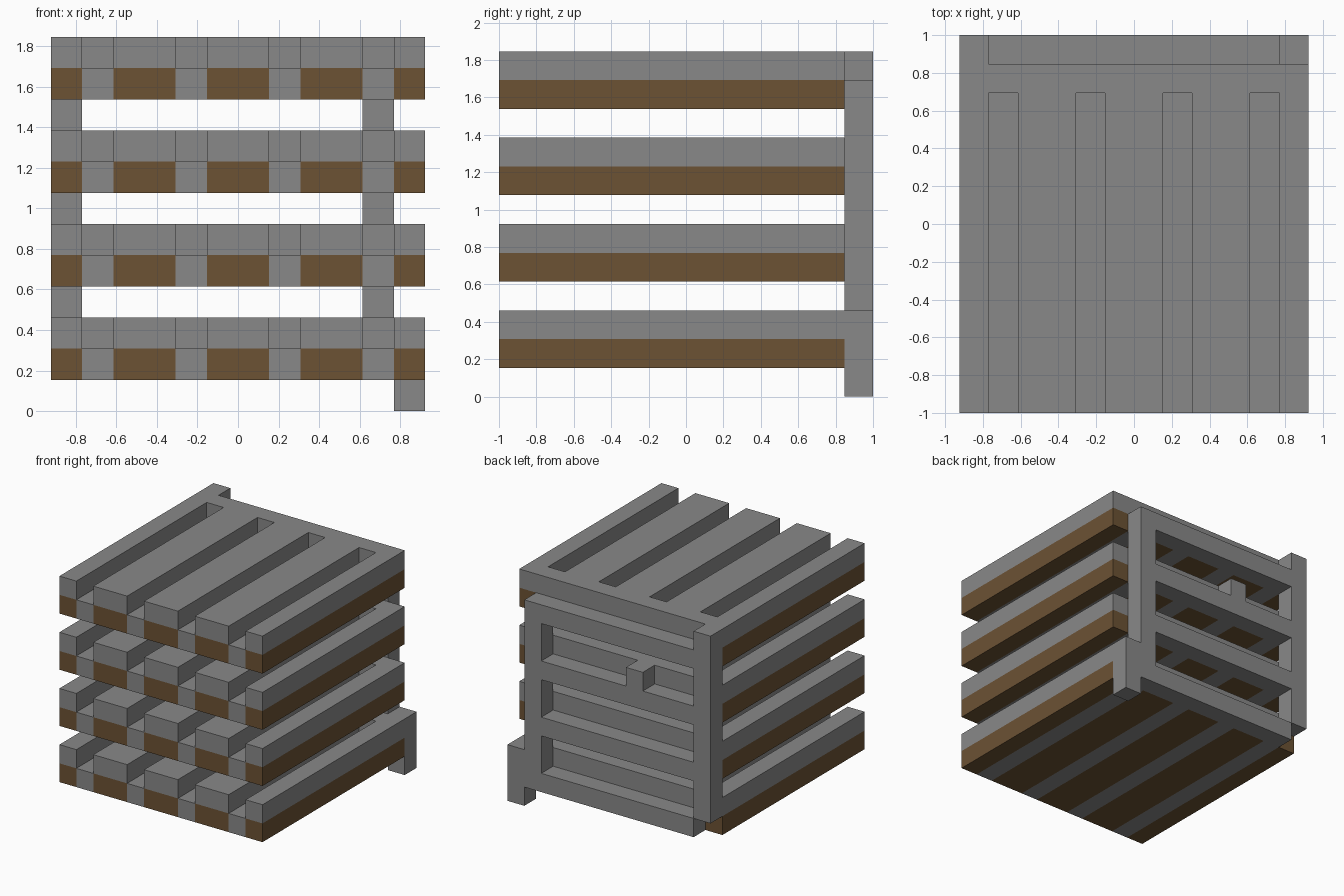
import bpy
import bmesh

cube = bpy.data.objects.get("Cube")
if cube:
    bpy.data.objects.remove(cube, do_unlink=True)

U = 2 / 13                    # one block
WIDTH, DEPTH = 12, 12         # shelf size in blocks
SLOTS = [1, 4, 7, 10]         # columns that carry the slots
LEVELS = [1, 4, 7, 10]        # bottom of each shelf


def point(x, y, z):
    return ((x - 6) * U, (y - 6.5) * U, z * U)


def material(name, colour):
    mat = bpy.data.materials.new(name)
    mat.use_nodes = True
    mat.diffuse_color = (*colour, 1)
    mat.node_tree.nodes["Principled BSDF"].inputs["Base Color"].default_value = (*colour, 1)
    return mat


grey = material("stone grey", (0.25, 0.25, 0.25))
brown = material("wood brown", (0.15, 0.085, 0.034))


def extrude_up(bm):
    """Raise flat faces into a slab one block high."""
    result = bmesh.ops.extrude_face_region(bm, geom=bm.faces[:], use_keep_orig=True)
    top = [v for v in result["geom"] if isinstance(v, bmesh.types.BMVert)]
    bmesh.ops.translate(bm, verts=top, vec=(0, 0, U))
    bmesh.ops.recalc_face_normals(bm, faces=bm.faces[:])


def finish_mesh(bm, name):
    mesh = bpy.data.meshes.new(name)
    bm.to_mesh(mesh)
    bm.free()
    mesh.materials.append(grey)
    mesh.materials.append(brown)
    return mesh


def add_object(name, mesh, z=0):
    obj = bpy.data.objects.new(name, mesh)
    obj.location.z = z * U
    bpy.context.collection.objects.link(obj)


def add_box(name, low, high):
    bm = bmesh.new()
    bmesh.ops.create_cube(bm, size=1)
    for v in bm.verts:
        v.co = point(*[b if c > 0 else a for c, a, b in zip(v.co, low, high)])
    add_object(name, finish_mesh(bm, name))


# Shelf base: one slab split into brown strips and grey slot floors
bm = bmesh.new()
edges = sorted({0, WIDTH, *SLOTS, *[s + 1 for s in SLOTS]})
rows = [[bm.verts.new(point(x, y, 0)) for x in edges] for y in (0, DEPTH)]
for i in range(len(edges) - 1):
    bm.faces.new((rows[0][i], rows[0][i + 1], rows[1][i + 1], rows[1][i]))
extrude_up(bm)
for face in bm.faces:
    column = int(face.calc_center_median().x / U + 6)
    face.material_index = 0 if column in SLOTS else 1
base_mesh = finish_mesh(bm, "shelf_base")

# Shelf deck: comb outline with slots open at the front
outline = [(0, 0)]
for s in SLOTS:
    outline += [(s, 0), (s, DEPTH - 1), (s + 1, DEPTH - 1), (s + 1, 0)]
outline += [(WIDTH, 0), (WIDTH, DEPTH), (0, DEPTH)]
bm = bmesh.new()
bm.faces.new([bm.verts.new(point(x, y, 0)) for x, y in outline])
extrude_up(bm)
deck_mesh = finish_mesh(bm, "shelf_deck")

# Four stacked shelves, each held by a rail at the back
for n, z in enumerate(LEVELS, 1):
    add_object(f"shelf_base_{n}", base_mesh, z)
    add_object(f"shelf_deck_{n}", deck_mesh, z + 1)
    add_box(f"back_rail_{n}", (1, 12, z), (10, 13, z + 1))

# Back uprights, short leg and latch block
add_box("right_post", (0, 12, 2), (1, 13, 12))
add_box("left_post", (10, 12, 1), (11, 13, 11))
add_box("left_leg", (11, 12, 0), (12, 13, 3))
add_box("latch_block", (4, 12, 8), (5, 13, 9))
